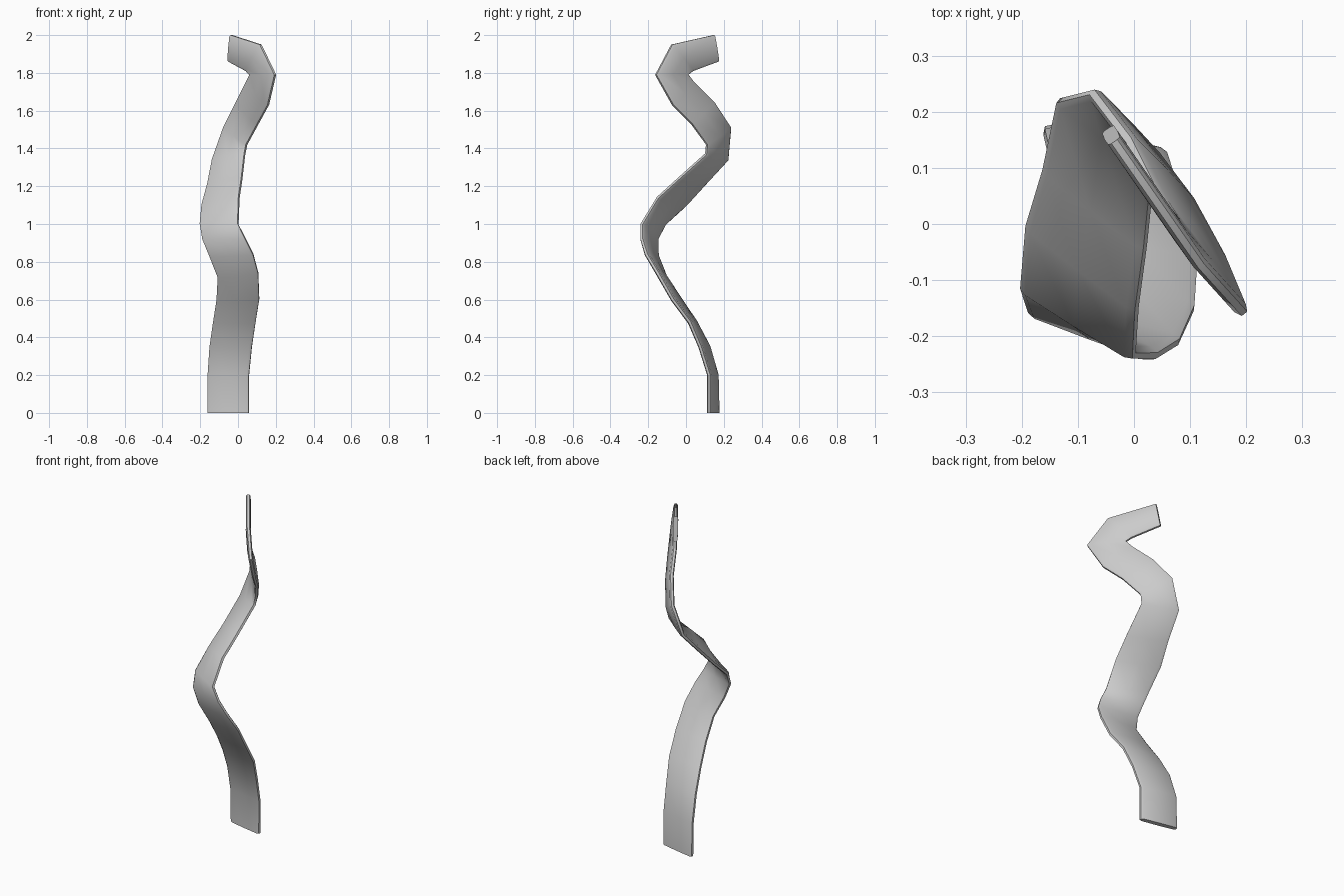
import bpy
import bmesh
import math
from mathutils import Vector

default_cube = bpy.data.objects.get("Cube")
if default_cube:
    bpy.data.objects.remove(default_cube, do_unlink=True)


def make_material(name, colour):
    material = bpy.data.materials.new(name)
    material.use_nodes = True
    material.diffuse_color = colour
    material.node_tree.nodes["Principled BSDF"].inputs["Base Color"].default_value = colour
    return material


# Paired points on the two long edges of the twisting strip
edge_pairs = [
    ((-.16, .168, 0), (.058, .122, 0)),
    ((-.16, .163, .2), (.058, .122, .2)),
    ((-.15, .12, .35), (.073, .075, .35)),
    ((-.132, .05, .48), (.093, .02, .48)),
    ((-.113, -.03, .6), (.112, -.07, .6)),
    ((-.107, -.11, .72), (.107, -.15, .74)),
    ((-.15, -.152, .83), (.08, -.21, .84)),
    ((-.187, -.152, .92), (.04, -.235, .92)),
    ((-.2, -.11, 1), (0, -.235, 1)),
    ((-.19, 0, 1.1), (.005, -.15, 1.14)),
    ((-.16, .1, 1.21), (.02, -.04, 1.24)),
    ((-.135, .22, 1.34), (.035, .105, 1.37)),
    ((-.075, .235, 1.51), (.045, .11, 1.42)),
    ((-.01, .15, 1.64), (.105, .03, 1.53)),
    ((.045, .04, 1.75), (.16, -.07, 1.63)),
    ((.065, .01, 1.79), (.197, -.16, 1.79)),
    ((.045, .035, 1.81), (.12, -.075, 1.95)),
    ((-.047, .17, 1.86), (-.035, .147, 2)),
]

# Flat cross-section with softened edges: position across, share of thickness
half_thickness = .014
upper_side = [(0, .45), (.06, .9), (.5, 1), (.94, .9), (1, .45)]
section = upper_side + [(across, -rise) for across, rise in reversed(upper_side)]


def build_strip(name, pairs, material):
    pairs = [(Vector(a), Vector(b)) for a, b in pairs]
    centres = [(a + b) / 2 for a, b in pairs]
    last = len(pairs) - 1
    bm = bmesh.new()
    rings = []
    for i, (a, b) in enumerate(pairs):
        tangent = centres[min(i + 1, last)] - centres[max(i - 1, 0)]
        normal = tangent.cross(b - a).normalized()
        rings.append([bm.verts.new(a.lerp(b, across) + normal * rise * half_thickness)
                      for across, rise in section])
    for lower, upper in zip(rings, rings[1:]):
        for j in range(len(section)):
            k = (j + 1) % len(section)
            bm.faces.new((lower[j], lower[k], upper[k], upper[j]))
    # Flat caps at both ends
    bm.faces.new(rings[0])
    bm.faces.new(rings[-1])
    bmesh.ops.recalc_face_normals(bm, faces=bm.faces[:])
    mesh = bpy.data.meshes.new(name)
    bm.to_mesh(mesh)
    bm.free()
    mesh.materials.append(material)
    strip = bpy.data.objects.new(name, mesh)
    bpy.context.collection.objects.link(strip)
    return strip


# Single wavy strip, smooth with crisp end caps
grey = make_material("light_grey", (.6, .6, .6, 1))
strip = build_strip("twisted_strip", edge_pairs, grey)
bpy.ops.object.select_all(action='DESELECT')
strip.select_set(True)
bpy.context.view_layer.objects.active = strip
bpy.ops.object.shade_smooth_by_angle(angle=math.radians(50))
